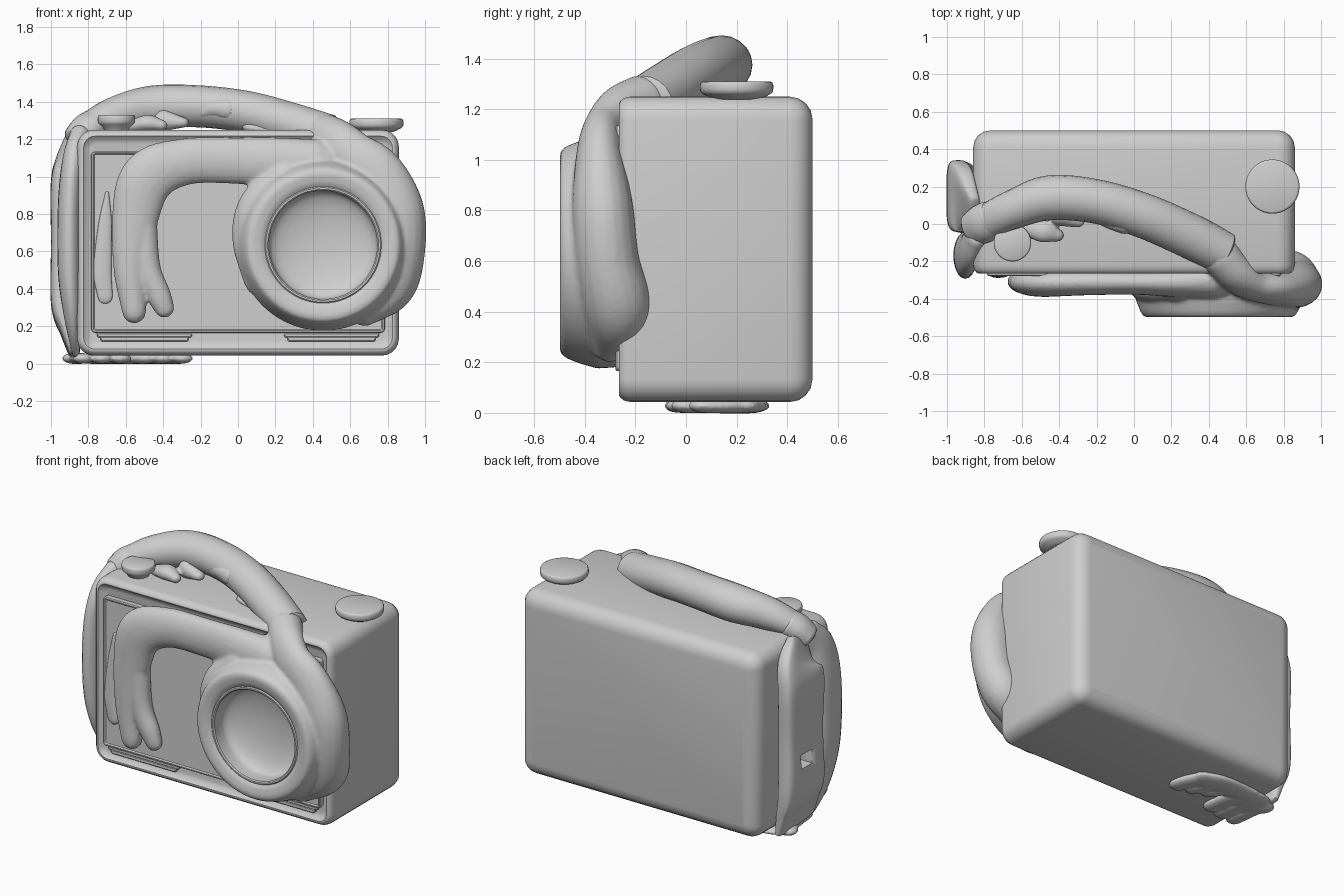
import bpy, bmesh, math
from mathutils import Vector

if "Cube" in bpy.data.objects:
    bpy.data.objects.remove(bpy.data.objects["Cube"])

grey = bpy.data.materials.new("plain_grey")
grey.diffuse_color = (0.62, 0.62, 0.62, 1)
grey.use_nodes = True
grey.node_tree.nodes["Principled BSDF"].inputs["Base Color"].default_value = grey.diffuse_color


def finish(bm, name, angle=35):
    bmesh.ops.recalc_face_normals(bm, faces=bm.faces)
    me = bpy.data.meshes.new(name)
    bm.to_mesh(me)
    bm.free()
    ob = bpy.data.objects.new(name, me)
    bpy.context.collection.objects.link(ob)
    me.materials.append(grey)
    bpy.ops.object.select_all(action='DESELECT')
    ob.select_set(True)
    bpy.context.view_layer.objects.active = ob
    bpy.ops.object.shade_smooth_by_angle(angle=math.radians(angle))
    return ob


def skin(bm, rings):
    """Bridge equal rings of points and cap both ends."""
    loops = [[bm.verts.new(p) for p in r] for r in rings]
    n = len(loops[0])
    for a, b in zip(loops, loops[1:]):
        for i in range(n):
            bm.faces.new((a[i], a[(i + 1) % n], b[(i + 1) % n], b[i]))
    bm.faces.new(loops[0])
    bm.faces.new(loops[-1])


def rounded_box(name, x0, x1, z0, z1, radius, steps):
    """Rounded rectangle lofted along y; steps are (y, inset)."""
    bm = bmesh.new()
    rings = []
    for y, ins in steps:
        r = max(radius - ins * 0.8, 0.008)
        ring = []
        for k, (sx, sz) in enumerate([(1, 1), (-1, 1), (-1, -1), (1, -1)]):
            cx = (x1 - ins - r) if sx > 0 else (x0 + ins + r)
            cz = (z1 - ins - r) if sz > 0 else (z0 + ins + r)
            for j in range(6):
                a = math.pi / 2 * (k + j / 5)
                ring.append((cx + r * math.cos(a), y, cz + r * math.sin(a)))
        rings.append(ring)
    skin(bm, rings)
    return finish(bm, name)


def spin(bm, centre, profile, axis, n=64):
    """Closed solid of revolution; profile is (radius, position on axis)."""
    rings = []
    for r, h in profile:
        ring = []
        for i in range(n):
            a = 2 * math.pi * i / n
            u, v = r * math.cos(a), r * math.sin(a)
            ring.append((centre[0] + u, h, centre[1] + v) if axis == 'Y'
                        else (centre[0] + u, centre[1] + v, h))
        rings.append(ring)
    skin(bm, rings)


def limb(bm, pts, axis, n=20, p=1.0, cap=1.0):
    """Smooth tube through (x, y, z, half width, half depth along axis)."""
    P = [Vector(q) for q in pts]
    P = [2 * P[0] - P[1]] + P + [2 * P[-1] - P[-2]]
    path = []
    for i in range(1, len(P) - 2):
        a, b, c, d = P[i - 1:i + 3]
        for s in range(8):
            t = s / 8
            path.append(0.5 * (2 * b + (c - a) * t + (2 * a - 5 * b + 4 * c - d) * t * t
                               + (3 * b - a - 3 * c + d) * t ** 3))
    path.append(P[-2])
    ax = Vector(axis)
    rings = []

    def ring(q, tan, scale, shift):
        side = tan.cross(ax).normalized()
        up = side.cross(tan).normalized()
        c = Vector(q[:3]) + tan * shift
        out = []
        for i in range(n):
            ca, sa = math.cos(2 * math.pi * i / n), math.sin(2 * math.pi * i / n)
            w = math.copysign(abs(ca) ** p, ca) * q[3] * scale
            d = math.copysign(abs(sa) ** p, sa) * q[4] * scale
            out.append(c + side * w + up * d)
        rings.append(out)

    m = len(path) - 1
    ends = [math.radians(g) for g in (80, 55, 30)]
    for i, q in enumerate(path):
        tan = (Vector(path[min(i + 1, m)][:3]) - Vector(path[max(i - 1, 0)][:3])).normalized()
        if i == 0:
            for g in ends:
                ring(q, tan, math.cos(g), -math.sin(g) * q[3] * cap)
        ring(q, tan, 1, 0)
        if i == m:
            for g in reversed(ends):
                ring(q, tan, math.cos(g), math.sin(g) * q[3] * cap)
    skin(bm, rings)


def melt(ob, voxel, rounds):
    """Fuse overlapping soft parts into one sculpted surface."""
    m = ob.modifiers.new("fuse", 'REMESH')
    m.mode, m.voxel_size, m.use_smooth_shade = 'VOXEL', voxel, True
    s = ob.modifiers.new("soften", 'SMOOTH')
    s.factor, s.iterations = 0.5, rounds


Y, X, Z = (0, 1, 0), (1, 0, 0), (0, 0, 1)

# case with a sloped, recessed front
rounded_box("case_body", -0.86, 0.86, 0.043, 1.25, 0.09,
            [(0.5, 0.09), (0.493, 0.055), (0.473, 0.026), (0.445, 0.007), (0.41, 0),
             (-0.22, 0), (-0.245, 0.006), (-0.26, 0.018), (-0.265, 0.028),
             (-0.265, 0.034), (-0.245, 0.055), (-0.24, 0.075)])
# front panel with a shallow sunken field, and two clips below it
rounded_box("front_panel", -0.785, 0.785, 0.165, 1.135, 0.02,
            [(-0.2, 0), (-0.272, 0), (-0.278, 0.005), (-0.278, 0.012), (-0.27, 0.018)])
for s in (-1, 1):
    rounded_box("panel_clip", s * 0.5 - 0.255, s * 0.5 + 0.255, 0.14, 0.165, 0.012,
                [(-0.2, 0), (-0.26, 0), (-0.265, 0.006)])
    rounded_box("clip_tab", s * 0.5 - 0.235, s * 0.5 + 0.235, 0.118, 0.145, 0.01,
                [(-0.2, 0), (-0.26, 0), (-0.265, 0.005)])

# top knobs
for name, c, r, z0, z1 in (("small_knob", (-0.65, -0.1), 0.1, 1.24, 1.33),
                           ("large_knob", (0.74, 0.2), 0.145, 1.238, 1.31)):
    bm = bmesh.new()
    spin(bm, c, [(r * 0.6, z0), (r * 0.72, z1 - 0.066), (r * 0.92, z1 - 0.05),
                 (r * 0.98, z1 - 0.042), (r, z1 - 0.03), (r, z1 - 0.014), (r * 0.97, z1 - 0.003),
                 (r * 0.92, z1)], 'Z', 40)
    finish(bm, name, 50)

# lens mount, front arm and right shoulder fused together
bm = bmesh.new()
bowl = [(0.285 * math.cos(t) + 0.004, -0.40 + 0.09 * math.sin(t))
        for t in [math.pi / 2 * k / 10 for k in range(11)]]
spin(bm, (0.455, 0.635), [(0.44, -0.22), (0.455, -0.28), (0.46, -0.35), (0.44, -0.42),
                          (0.42, -0.47), (0.405, -0.492), (0.38, -0.5), (0.33, -0.49),
                          (0.3, -0.47), (0.29, -0.44)] + bowl, 'Y')
# fuller left flank of the mount
limb(bm, [(.25, -.33, 1.0, .1, .09), (.1, -.33, .84, .1, .09), (.07, -.33, .66, .1, .08),
          (.12, -.33, .45, .09, .08)], Y)
# arm across the panel with its two long fingers
limb(bm, [(0.42, -0.3, 1.06, .14, .10), (0.2, -.31, 1.075, .135, .08), (0, -.31, 1.085, .125, .068),
          (-.28, -.31, 1.08, .125, .072), (-.48, -.315, .995, .145, .075), (-.55, -.31, .78, .125, .07),
          (-.575, -.305, .5, .09, .065), (-.555, -.305, .28, .065, .055)], Y)
limb(bm, [(-.51, -.305, .8, .075, .065), (-.485, -.305, .52, .07, .06),
          (-.425, -.305, .37, .065, .055), (-.395, -.305, .3, .055, .045)], Y)
limb(bm, [(-.5, -.3, .8, .05, .06), (-.535, -.3, .36, .05, .04)], Y)
# shoulder wrapping round the right corner
limb(bm, [(0.46, -.17, 1.23, .11, .105), (.54, -.26, 1.18, .12, .1), (.62, -.32, 1.11, .13, .085),
          (.74, -.34, 1.01, .15, .095), (.85, -.33, .82, .145, .12), (.865, -.31, .6, .135, .125),
          (.82, -.27, .41, .125, .13), (.68, -.3, .29, .09, .08)], Y)
melt(finish(bm, "lens_mount_and_arm", 60), 0.012, 3)

# crisp ring around the lens opening
bm = bmesh.new()
prof = [(0.29, -0.36), (0.312, -0.36), (0.312, -0.478), (0.306, -0.484), (0.297, -0.484), (0.29, -0.478)]
rings = [[(0.455 + r * math.cos(a), y, 0.635 + r * math.sin(a)) for r, y in prof]
         for a in [2 * math.pi * i / 64 for i in range(64)]]
loops = [[bm.verts.new(q) for q in r] for r in rings]
for i in range(64):
    a, b = loops[i], loops[(i + 1) % 64]
    for j in range(6):
        bm.faces.new((a[j], a[(j + 1) % 6], b[(j + 1) % 6], b[j]))
finish(bm, "lens_ring")

# thin finger lying on the panel
bm = bmesh.new()
limb(bm, [(-.7, -.272, .91, .01, .01), (-.71, -.272, .75, .035, .014),
          (-.725, -.272, .5, .048, .016), (-.71, -.272, .36, .04, .014)], Y)
finish(bm, "thin_finger", 60)

# carrying handle over the top
bm = bmesh.new()
limb(bm, [(-.84, -.02, 1.22, .08, .07), (-.77, .02, 1.28, .095, .08), (-.64, .08, 1.335, .105, .1),
          (-.45, .14, 1.372, .12, .115), (-.2, .12, 1.375, .118, .112), (.05, .045, 1.345, .12, .112),
          (.28, -.055, 1.285, .12, .112), (.48, -.155, 1.225, .115, .11)], Z, cap=0.2)
finish(bm, "handle", 50)
# cuff where the handle meets the left arm
bm = bmesh.new()
limb(bm, [(-.86, -.03, 1.2, .095, .075), (-.81, 0, 1.25, .105, .085), (-.76, .03, 1.285, .1, .082)], Z, cap=0.3)
finish(bm, "handle_cuff", 50)
# torn wrap and knuckles beneath the handle
bm = bmesh.new()
limb(bm, [(-.56, -.02, 1.27, .05, .035), (-.48, -.04, 1.285, .06, .045), (-.41, -.06, 1.275, .035, .03)], Z)
limb(bm, [(-.4, .04, 1.3, .05, .06), (-.3, .02, 1.29, .04, .03)], Z)
limb(bm, [(-.2, .035, 1.35, .03, .04), (-.12, .015, 1.365, .045, .05), (-.05, -.005, 1.36, .05, .06)], Z)
limb(bm, [(-.04, .15, 1.36, .04, .05), (.06, .11, 1.345, .055, .05), (.14, .07, 1.33, .03, .05)], Z)
limb(bm, [(.08, -.03, 1.26, .06, .03), (.3, -.09, 1.24, .06, .04)], Z)
melt(finish(bm, "handle_wrap", 60), 0.01, 3)

# left arm curling down the front corner
bm = bmesh.new()
limb(bm, [(-.84, -.05, 1.22, .08, .06), (-.88, -.14, 1.08, .11, .06), (-.9, -.165, .85, .125, .063),
          (-.9, -.165, .5, .12, .063), (-.885, -.13, .28, .11, .05), (-.872, -.05, .13, .09, .03),
          (-.865, .03, .075, .06, .02)], X, cap=0.4)
finish(bm, "left_arm", 60)

# flat side strap with a small slot
bm = bmesh.new()
limb(bm, [(-.85, .06, 1.2, .1, .03), (-.9, .13, 1.1, .17, .055), (-.938, .15, .98, .19, .062),
          (-.938, .155, .65, .18, .062), (-.938, .15, .32, .19, .062), (-.905, .14, .17, .19, .045),
          (-.878, .13, .05, .19, .025)], X, n=32, p=0.5, cap=0.1)
strap = finish(bm, "side_strap", 45)
cutter = rounded_box("slot_cutter", -1.1, -0.87, 0.47, 0.56, 0.01, [(0.13, 0), (0.24, 0)])
cutter.hide_render = True
cutter.hide_viewport = True
b = strap.modifiers.new("slot", 'BOOLEAN')
b.operation, b.object = 'DIFFERENCE', cutter

# flat scalloped hand under the case, in two lobes
bm = bmesh.new()
limb(bm, [(-.82, .15, .028, .12, .026), (-.76, .19, .028, .13, .03), (-.68, .24, .028, .09, .03)], Z, cap=0.6)
limb(bm, [(-.72, .24, .028, .08, .03), (-.5, .24, .028, .09, .03), (-.36, .21, .028, .08, .03)], Z, cap=0.8)
for x, tip, w in ((-.3, .07, .06), (-.4, .09, .055), (-.49, .12, .05),
                  (-.63, .0, .06), (-.73, -.02, .06), (-.83, -.03, .055)):
    limb(bm, [(x - .05, .2, .028, .06, .03), (x - .02, .14, .028, w, .03),
              (x, tip, .028, w, .028)], Z, n=16)
melt(finish(bm, "under_hand", 60), 0.009, 1)
